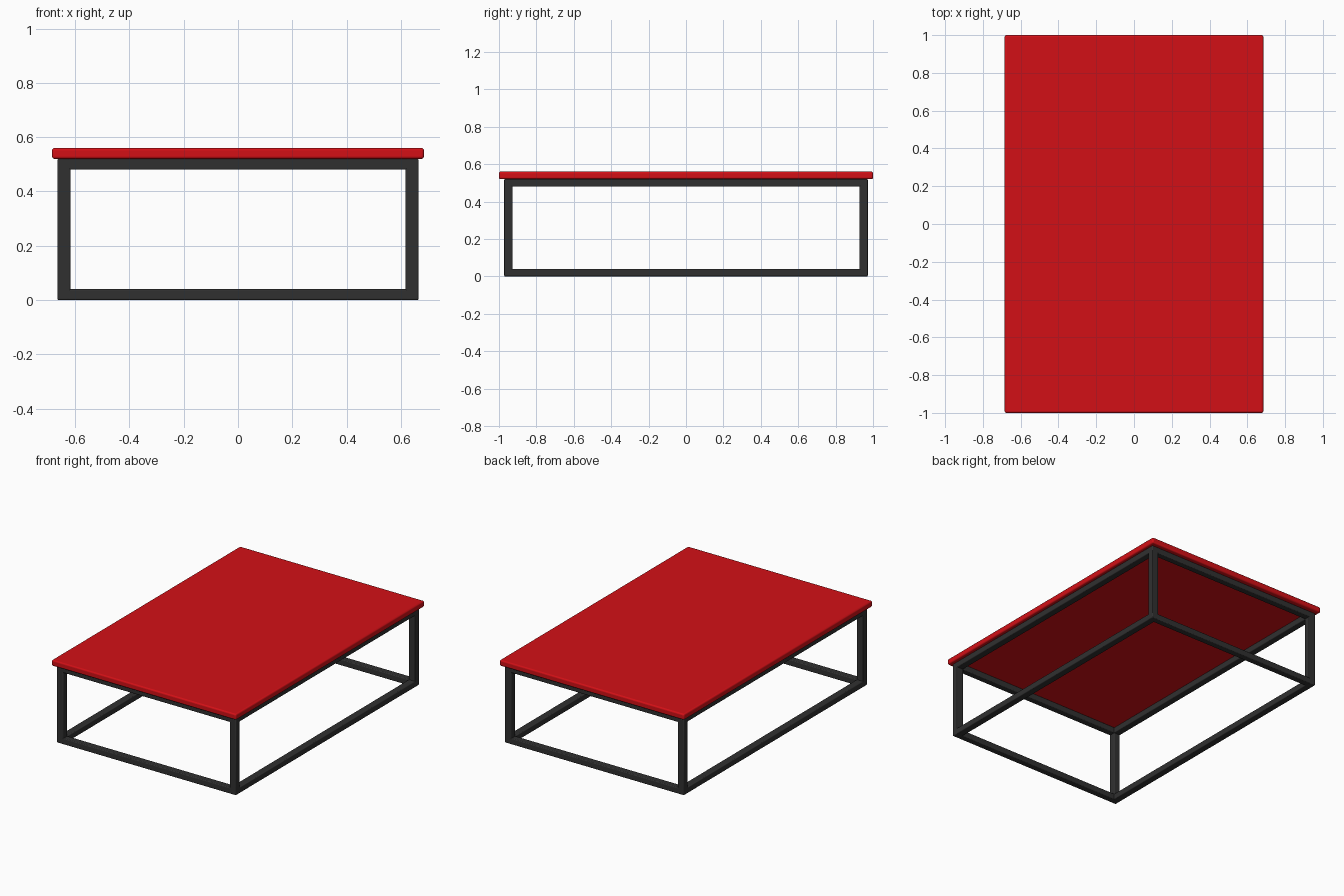
import bpy

if "Cube" in bpy.data.objects:
    bpy.data.objects.remove(bpy.data.objects["Cube"])

X, Y = 0.665, 0.972          # outer half extents of the frame
LX, LY, RH = 0.048, 0.044, 0.04   # bar thickness in x, y, z
TOP_Z = 0.52


def material(name, color):
    m = bpy.data.materials.new(name)
    m.diffuse_color = color
    m.use_nodes = True
    m.node_tree.nodes["Principled BSDF"].inputs["Base Color"].default_value = m.diffuse_color
    return m


red = material("red_paint", (0.65, 0.005, 0.008, 1))
dark = material("dark_metal", (0.03, 0.03, 0.03, 1))


def box(name, center, size, bevel, mat, segments=3):
    bpy.ops.mesh.primitive_cube_add(size=1, location=center)
    ob = bpy.context.object
    ob.name = name
    ob.scale = size
    bpy.ops.object.transform_apply(location=False, rotation=False, scale=True)
    ob.data.materials.append(mat)
    mod = ob.modifiers.new("Bevel", 'BEVEL')
    mod.width = bevel
    mod.segments = segments
    bpy.ops.object.shade_smooth_by_angle()
    return ob


# Table top slab
box("table_top", (0, 0, 0.54), (1.37, 2.0, 0.04), 0.009, red)

cx, cy = X - LX / 2, Y - LY / 2
sides = ((-1, "a"), (1, "b"))

# Four corner legs
for sx, nx in (((-1), "left"), (1, "right")):
    for sy, ny in ((-1, "front"), (1, "back")):
        box(f"{ny}_{nx}_leg", (sx * cx, sy * cy, TOP_Z / 2), (LX, LY, TOP_Z), 0.005, dark)

# Lower and upper rails, tucked slightly into the legs
for z, level in ((RH / 2, "lower"), (TOP_Z - RH / 2, "upper")):
    for s, name in ((-1, "front"), (1, "back")):
        box(f"{level}_{name}_rail", (0, s * cy, z), (2 * (X - LX) + 0.02, LY, RH), 0.005, dark)
    for s, name in ((-1, "left"), (1, "right")):
        box(f"{level}_{name}_rail", (s * cx, 0, z), (LX, 2 * (Y - LY) + 0.02, RH), 0.005, dark)
